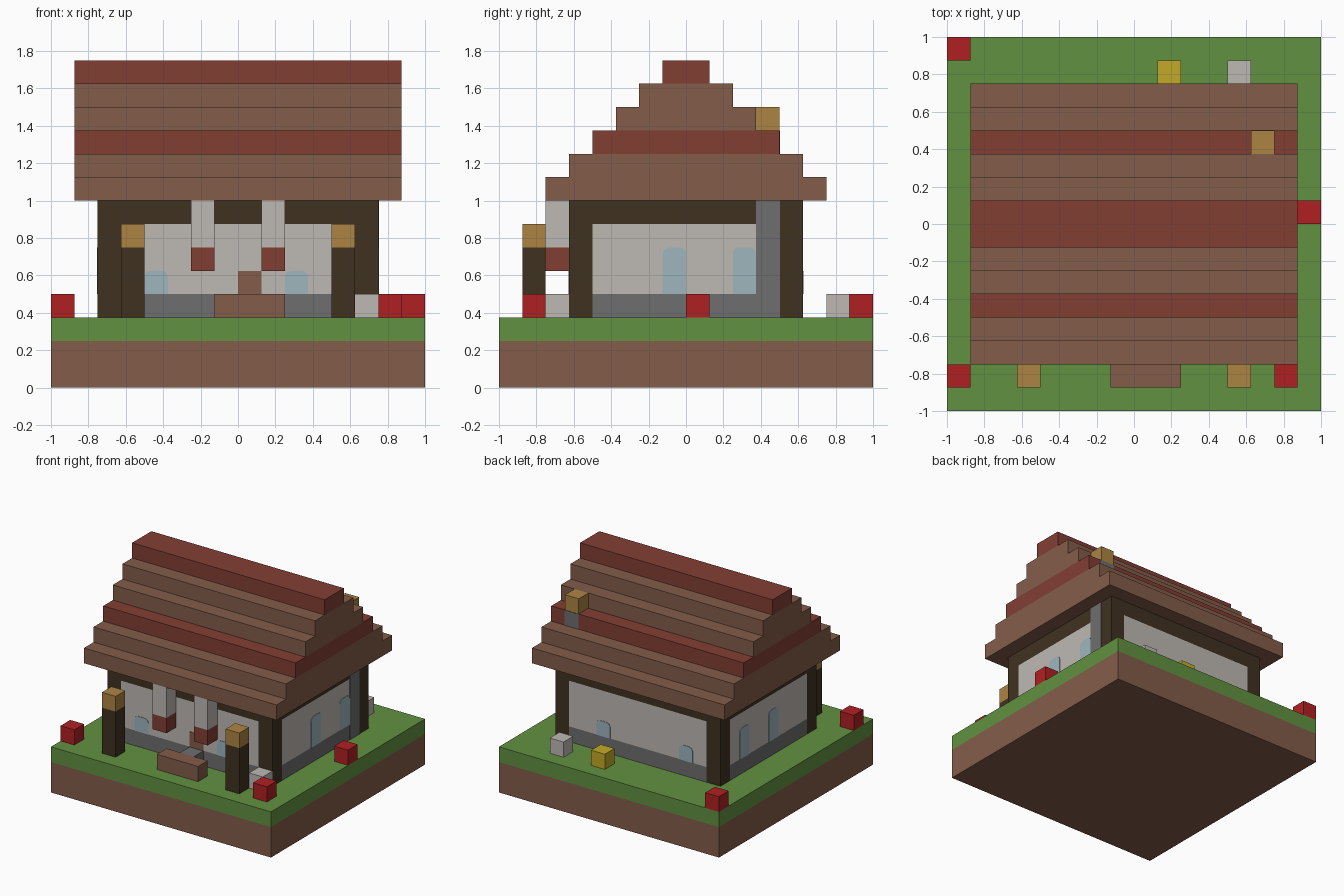
import bpy
import bmesh
from mathutils import Vector

U = 0.125  # one block
EPS = 0.03  # proudness of inlaid parts, in blocks

cube = bpy.data.objects.get("Cube")
if cube:
    bpy.data.objects.remove(cube, do_unlink=True)


def material(name, hex_code):
    srgb = [int(hex_code[i:i + 2], 16) / 255 for i in (0, 2, 4)]
    color = [((c + 0.055) / 1.055) ** 2.4 for c in srgb] + [1]
    mat = bpy.data.materials.new(name)
    mat.use_nodes = True
    mat.diffuse_color = color
    bsdf = next(n for n in mat.node_tree.nodes if n.type == 'BSDF_PRINCIPLED')
    bsdf.inputs["Base Color"].default_value = color
    return mat


brown = material("brown_wood", "835D4A")
green = material("grass_green", "629141")
dark = material("dark_timber", "3F3120")
white = material("pale_plaster", "BEB9B4")
stone = material("grey_stone", "6E6E6E")
tan = material("tan_lamp", "AC8444")
red = material("bright_red", "B02022")
yellow = material("yellow", "C3AA28")
glass = material("window_blue", "9EB6BE")
brick = material("brick_red", "823E34")


def finish(name, bm, mat):
    bmesh.ops.recalc_face_normals(bm, faces=bm.faces)
    mesh = bpy.data.meshes.new(name)
    bm.to_mesh(mesh)
    bm.free()
    mesh.materials.append(mat)
    obj = bpy.data.objects.new(name, mesh)
    bpy.context.collection.objects.link(obj)
    return obj


def box(name, mat, xs, ys, zs):
    """Box between block coordinates."""
    bm = bmesh.new()
    bmesh.ops.create_cube(bm, size=1)
    for v in bm.verts:
        v.co = Vector([U * (r[0] if c < 0 else r[1]) for c, r in zip(v.co, (xs, ys, zs))])
    return finish(name, bm, mat)


def block(name, mat, x, y, z, height=1):
    return box(name, mat, (x, x + 1), (y, y + 1), (z, z + height))


def window(name, axis, wall, start, height):
    """Thin pane with rounded top corners on a wall facing along the axis."""
    r = 0.25
    top = 4 + height
    outline = [(0, 4), (1, 4), (1, top - r), (1 - 0.3 * r, top - 0.3 * r), (1 - r, top),
               (r, top), (0.3 * r, top - 0.3 * r), (0, top - r)]
    bm = bmesh.new()
    verts = []
    for a, z in outline:
        co = Vector((0, 0, z))
        co[axis] = wall
        co[1 - axis] = start + a
        verts.append(bm.verts.new(co * U))
    face = bm.faces.new(verts)
    out = bmesh.ops.extrude_face_region(bm, geom=[face])["geom"]
    shift = Vector((0, 0, 0))
    shift[axis] = EPS * U * (1 if wall > 0 else -1)
    bmesh.ops.translate(bm, vec=shift, verts=[g for g in out if isinstance(g, bmesh.types.BMVert)])
    finish(name, bm, glass)


# Ground slab
box("earth_base", brown, (-8, 8), (-8, 8), (0, 2))
box("grass_layer", green, (-8, 8), (-8, 8), (2, 3))

# Walls: stone footing, plaster panels, timber posts and top beam
for label, mat, zs in (("footing", stone, (3, 4)), ("plaster", white, (4, 7))):
    for side, y in (("front", -5), ("back", 4)):
        box(f"{side}_{label}", mat, (-5, 5), (y, y + 1), zs)
    for side, x in (("right", -6), ("left", 5)):
        box(f"{side}_{label}", mat, (x, x + 1), (-4, 4), zs)
for x in (-6, 5):
    for y in (-5, 4):
        block("corner_post", dark, x, y, 3, 4)
box("top_beam", dark, (-6, 6), (-5, 5), (7, 8))

# Windows
for wall in (-5, 5):
    for x in (-4, 2):
        window("low_window", 1, wall, x, 1)
for wall in (-6, 6):
    for y in (-1, 2):
        window("tall_window", 0, wall, y, 2)

# Stepped roof
for i, mat in enumerate((brown, brown, brick, brown, brown, brick)):
    box("roof_layer", mat, (-7, 7), (i - 6, 6 - i), (8 + i, 9 + i))

# Chimney let into the wall and roof
box("chimney_stack", stone, (5, 6 + EPS), (3, 4 + EPS), (3, 11))
block("chimney_cap", tan, 5, 3, 11)

# Entrance
box("door_panel", brown, (0, 1), (-5 - EPS, -4), (4, 5))
block("stone_step", stone, 0, -6, 3)
box("front_bench", brown, (-1, 2), (-7, -6), (3, 4))

# Hanging banners and lamp posts
for x in (-2, 1):
    block("banner", white, x, -6, 6, 2)
    block("banner_end", brick, x, -6, 5)
for x in (-5, 4):
    block("lamp_post", dark, x, -7, 3, 3)
    block("lamp", tan, x, -7, 6)

# Flowers on the grass
for x, y in ((-8, 7), (7, 0), (-8, -7), (6, -7)):
    block("red_flower", red, x, y, 3)
for x, y in ((4, 6), (5, -6)):
    block("white_flower", white, x, y, 3)
block("yellow_flower", yellow, 1, 6, 3)
